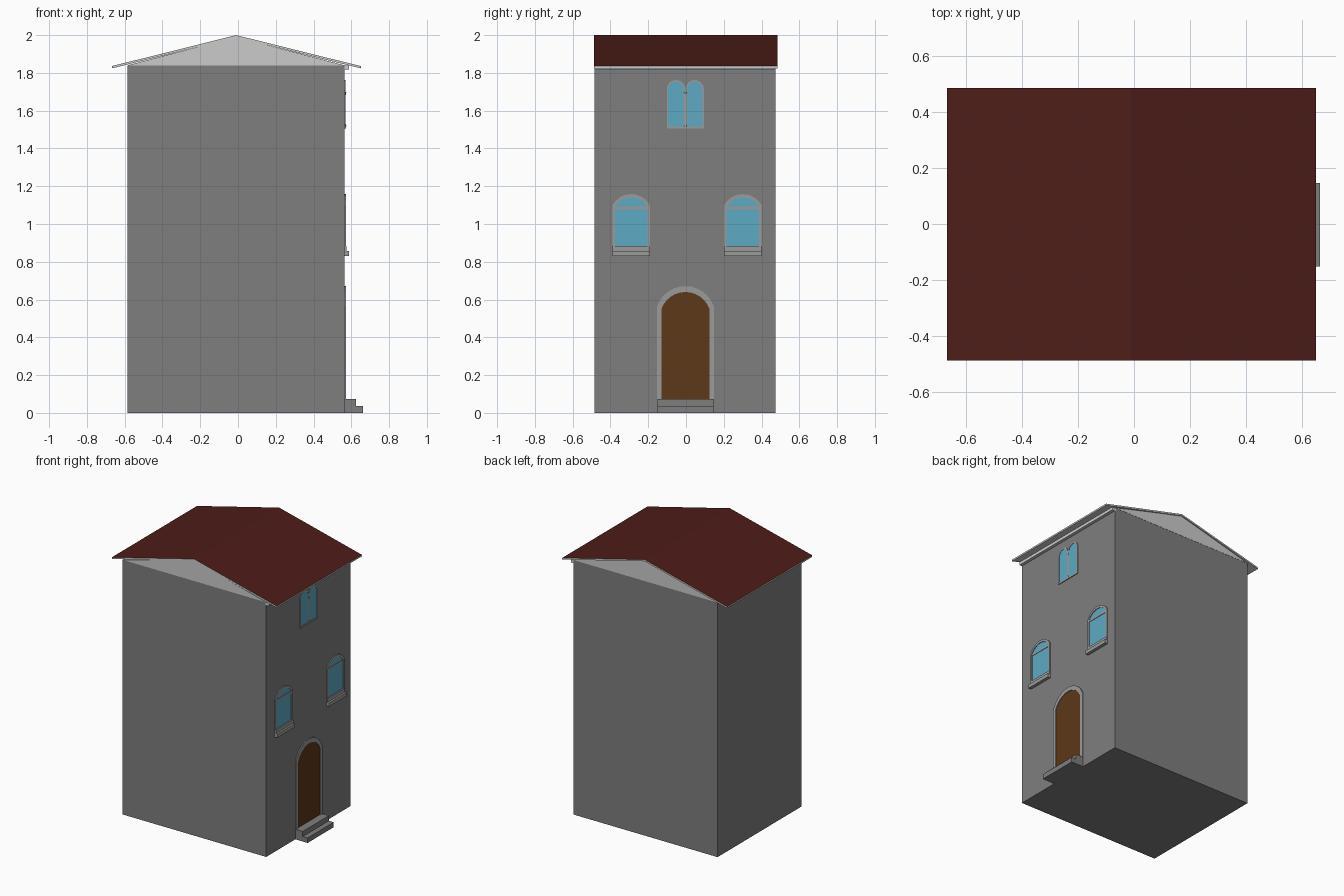
import bpy, bmesh, math

if "Cube" in bpy.data.objects:
    bpy.data.objects.remove(bpy.data.objects["Cube"])

WALL_X = 0.565  # facade plane (faces +x)


def material(name, rgb):
    m = bpy.data.materials.new(name)
    m.diffuse_color = (*rgb, 1)
    m.use_nodes = True
    m.node_tree.nodes["Principled BSDF"].inputs["Base Color"].default_value = m.diffuse_color
    return m


STONE = material("wall_grey", (0.21, 0.21, 0.21))
TRIM = material("trim_grey", (0.33, 0.33, 0.33))
PALE = material("pale_grey", (0.8, 0.8, 0.8))
ROOF = material("roof_red", (0.075, 0.012, 0.009))
GLASS = material("glass_blue", (0.11, 0.40, 0.55))
WOOD = material("door_wood", (0.11, 0.04, 0.009))


def finish(name, bm, *mats):
    bmesh.ops.recalc_face_normals(bm, faces=bm.faces)
    mesh = bpy.data.meshes.new(name)
    bm.to_mesh(mesh)
    bm.free()
    for m in mats:
        mesh.materials.append(m)
    ob = bpy.data.objects.new(name, mesh)
    bpy.context.collection.objects.link(ob)
    return ob


def extrude(name, profile, vec, mat):
    """Solid made by sweeping a planar outline along vec."""
    bm = bmesh.new()
    face = bm.faces.new([bm.verts.new(p) for p in profile])
    new = bmesh.ops.extrude_face_region(bm, geom=[face])["geom"]
    bmesh.ops.translate(bm, vec=vec, verts=[v for v in new if isinstance(v, bmesh.types.BMVert)])
    return finish(name, bm, mat)


def box(name, x0, x1, y0, y1, z0, z1, mat):
    return extrude(name, [(x0, y0, z0), (x1, y0, z0), (x1, y1, z0), (x0, y1, z0)],
                   (0, 0, z1 - z0), mat)


def arch(cy, half, z0, spring, rise, n=12):
    """Open outline of an arched opening as (y, z): left foot, arc, right foot."""
    r = (half * half + rise * rise) / (2 * rise)
    a = math.asin(min(1, half / r))
    arc = [(cy + r * math.sin(-a + 2 * a * i / n),
            spring + rise - r + r * math.cos(-a + 2 * a * i / n)) for i in range(n + 1)]
    return [(cy - half, z0)] + arc + [(cy + half, z0)]


def panel(name, outline, depth, mat):
    return extrude(name, [(WALL_X - 0.01, y, z) for y, z in outline], (0.01 + depth, 0, 0), mat)


def surround(name, outer, inner, depth):
    """Band between two arch outlines, standing proud of the wall."""
    bm = bmesh.new()
    rows = [[bm.verts.new((x, y, z)) for y, z in line]
            for line, x in ((outer, WALL_X - 0.01), (outer, WALL_X + depth),
                            (inner, WALL_X + depth), (inner, WALL_X - 0.01))]
    for a, b in zip(rows, rows[1:] + rows[:1]):
        for i in range(len(a) - 1):
            bm.faces.new((a[i], a[i + 1], b[i + 1], b[i]))
    for end in (0, -1):
        bm.faces.new([r[end] for r in rows])
    return finish(name, bm, TRIM)


# House body and gable block under the roof
box("walls", -0.585, WALL_X, -0.485, 0.475, 0, 1.84, STONE)
extrude("gable", [(-0.585, -0.4855, 1.84), (WALL_X, -0.4855, 1.84), (-0.01, -0.4855, 1.99)],
        (0, 0.962, 0), PALE)

# Roof slab: red on top, pale edges and underside
roof = extrude("roof", [(-0.668, -0.487, 1.836), (-0.01, -0.487, 2.0), (0.65, -0.487, 1.836),
                        (0.65, -0.487, 1.824), (-0.01, -0.487, 1.988), (-0.668, -0.487, 1.824)],
               (0, 0.972, 0), PALE)
roof.data.materials.append(ROOF)
for p in roof.data.polygons:
    if p.normal.z > 0.5:
        p.material_index = 1

# Cornice under the front eave
box("cornice", WALL_X - 0.01, 0.587, -0.485, 0.475, 1.817, 1.838, PALE)

# Entrance steps
box("lower_step", WALL_X - 0.01, 0.663, -0.152, 0.146, 0, 0.036, STONE)
box("upper_step", WALL_X - 0.01, 0.624, -0.152, 0.146, 0.036, 0.073, STONE)

# Door with arched surround
panel("door", arch(-0.003, 0.129, 0.073, 0.548, 0.093), 0.002, WOOD)
surround("door_surround", arch(-0.003, 0.150, 0.073, 0.565, 0.106),
         arch(-0.003, 0.128, 0.073, 0.548, 0.092), 0.007)

# Middle floor windows with transom and stepped sill
for side, cy in (("left", -0.290), ("right", 0.301)):
    panel(side + "_window_glass", arch(cy, 0.087, 0.87, 1.092, 0.050), 0.002, GLASS)
    surround(side + "_window_surround", arch(cy, 0.100, 0.86, 1.098, 0.060),
             arch(cy, 0.086, 0.86, 1.092, 0.049), 0.007)
    box(side + "_transom", WALL_X - 0.01, WALL_X + 0.005, cy - 0.09, cy + 0.09, 1.077, 1.093, TRIM)
    box(side + "_sill_top", WALL_X - 0.01, WALL_X + 0.010, cy - 0.1, cy + 0.1, 0.856, 0.884, TRIM)
    box(side + "_sill", WALL_X - 0.01, WALL_X + 0.023, cy - 0.1, cy + 0.1, 0.83, 0.857, TRIM)

# Twin arched window on the top floor
for side, cy in (("left", -0.053), ("right", 0.046)):
    panel(side + "_twin_glass", arch(cy, 0.042, 1.515, 1.713, 0.042), 0.002, GLASS)
    surround(side + "_twin_surround", arch(cy, 0.0485, 1.51, 1.714, 0.0485),
             arch(cy, 0.041, 1.51, 1.713, 0.041), 0.005)
box("twin_sill", WALL_X - 0.01, WALL_X + 0.006, -0.1015, 0.0945, 1.505, 1.517, TRIM)

# Slim column between the twin arches
bm = bmesh.new()
for r1, r2, z0, z1 in ((0.005, 0.005, 1.53, 1.68), (0.009, 0.006, 1.517, 1.53),
                       (0.005, 0.009, 1.68, 1.70)):
    part = bmesh.ops.create_cone(bm, cap_ends=True, segments=12, radius1=r1, radius2=r2, depth=z1 - z0)
    bmesh.ops.translate(bm, vec=(WALL_X, -0.0035, (z0 + z1) / 2), verts=part["verts"])
finish("twin_column", bm, TRIM)
